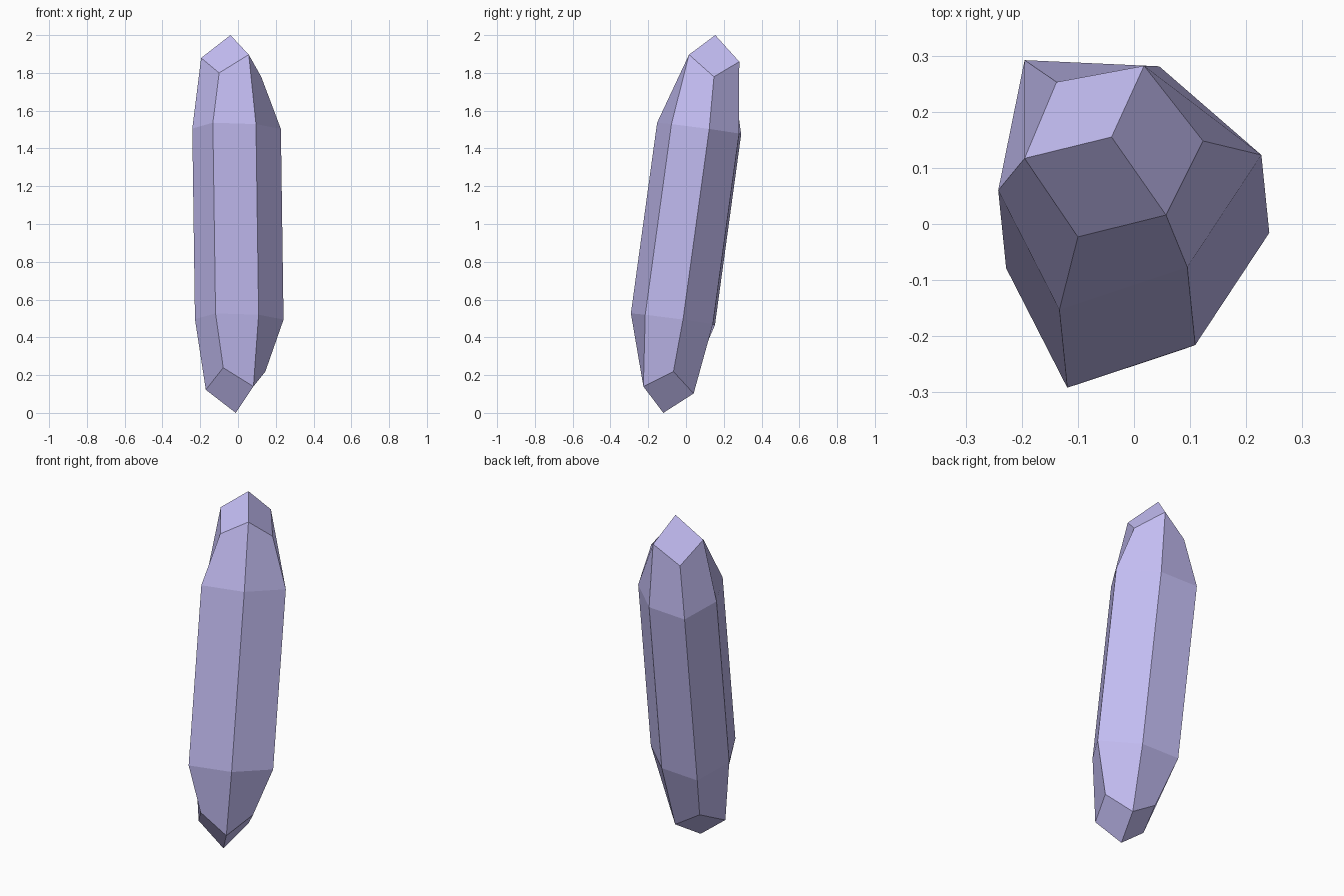
import bpy, bmesh
from mathutils import Vector

if "Cube" in bpy.data.objects:
    bpy.data.objects.remove(bpy.data.objects["Cube"])

# The crystal leans along this axis; its cross sections are square to it
axis = Vector((-0.014, 0.1375, 1.0))
n = axis.normalized()
centre = Vector((-0.026, 0.0175, 1.0))

# Plan positions of the upper half, counter-clockwise seen from above
girdle = [(-0.242, 0.06), (-0.133, -0.153), (0.095, -0.077),
          (0.227, 0.123), (0.045, 0.281), (-0.195, 0.292)]
crown = [(-0.195, 0.117), (-0.10, -0.023), (0.057, 0.016),
         (0.123, 0.148), (0.018, 0.282), (-0.138, 0.253)]
apex = Vector((-0.04, 0.155, 2.0))


def on_section(xy, height):
    """Point above xy on the leaning section that meets the z axis at height."""
    return Vector((xy[0], xy[1], height - axis.x * xy[0] - axis.y * xy[1]))


def mirrored(p):
    return p - 2 * (p - centre).dot(n) * n


bm = bmesh.new()
upper = [on_section(p, 1.517) for p in girdle]
# Crown corners alternate high and low, giving three kite-shaped tip faces
shoulder = [on_section(p, 1.798 if i % 2 else 1.898) for i, p in enumerate(crown)]


def half(move):
    ring = [bm.verts.new(move(p)) for p in upper]
    top = [bm.verts.new(move(p)) for p in shoulder]
    tip = bm.verts.new(move(apex))
    for i in range(6):
        j = (i + 1) % 6
        bm.faces.new((ring[i], ring[j], top[j], top[i]))
    for i in (0, 2, 4):
        bm.faces.new((top[i], top[i + 1], top[(i + 2) % 6], tip))
    return ring


# Both pointed ends, then the six prism sides between them
a = half(lambda p: p)
b = half(mirrored)
for i in range(6):
    j = (i + 1) % 6
    bm.faces.new((b[i], b[j], a[j], a[i]))
bmesh.ops.recalc_face_normals(bm, faces=bm.faces)

# Rest the lower tip on the ground
low = min(v.co.z for v in bm.verts)
bmesh.ops.translate(bm, verts=bm.verts, vec=(0, 0, -low))

mesh = bpy.data.meshes.new("crystal")
bm.to_mesh(mesh)
bm.free()
crystal = bpy.data.objects.new("crystal", mesh)
bpy.context.collection.objects.link(crystal)

# Violet mineral colour
mat = bpy.data.materials.new("violet")
mat.diffuse_color = (0.55, 0.51, 0.9, 1)
mat.use_nodes = True
mat.node_tree.nodes["Principled BSDF"].inputs["Base Color"].default_value = mat.diffuse_color
mesh.materials.append(mat)
